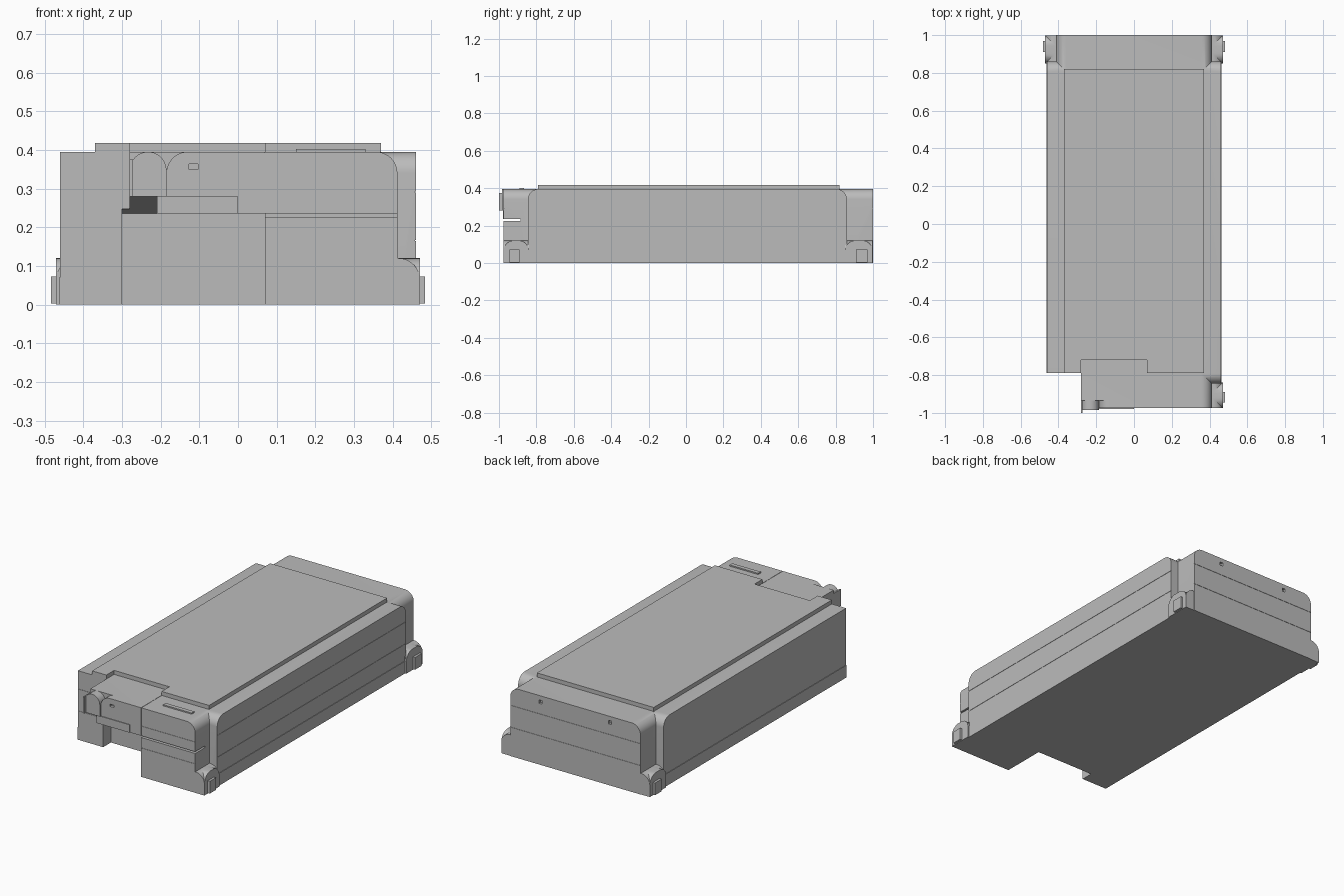
import bpy, bmesh
from math import sin, cos, pi

cube = bpy.data.objects.get("Cube")
if cube:
    bpy.data.objects.remove(cube, do_unlink=True)

grey = bpy.data.materials.new("housing_grey")
grey.use_nodes = True
grey.diffuse_color = (0.5, 0.5, 0.5, 1)
bsdf = grey.node_tree.nodes["Principled BSDF"]
bsdf.inputs["Base Color"].default_value = grey.diffuse_color
bsdf.inputs["Roughness"].default_value = 0.6


def prism(name, axis, pts, a, b):
    """Extrude a 2D outline along one axis, from a to b."""
    place = {"x": lambda u, v, w: (w, u, v),
             "y": lambda u, v, w: (u, w, v),
             "z": lambda u, v, w: (u, v, w)}[axis]
    bm = bmesh.new()
    low = [bm.verts.new(place(u, v, a)) for u, v in pts]
    high = [bm.verts.new(place(u, v, b)) for u, v in pts]
    bm.faces.new(low)
    bm.faces.new(high)
    for i in range(len(pts)):
        j = (i + 1) % len(pts)
        bm.faces.new((low[i], low[j], high[j], high[i]))
    bmesh.ops.recalc_face_normals(bm, faces=bm.faces)
    mesh = bpy.data.meshes.new(name)
    bm.to_mesh(mesh)
    bm.free()
    mesh.materials.append(grey)
    ob = bpy.data.objects.new(name, mesh)
    bpy.context.collection.objects.link(ob)
    return ob


def box(name, x, y, z):
    return prism(name, "z", [(x[0], y[0]), (x[1], y[0]), (x[1], y[1]), (x[0], y[1])], *z)


def arc(cx, cz, r, start, end, n=10):
    steps = [start + (end - start) * i / n for i in range(n + 1)]
    return [(cx + r * cos(t), cz + r * sin(t)) for t in steps]


def rounded(a, b, bottom, top, r1, r2):
    """Upright outline with rounded upper corners; a zero radius stays square."""
    right = arc(b - r2, top - r2, r2, 0, pi / 2) if r2 else [(b, top)]
    left = arc(a + r1, top - r1, r1, pi / 2, pi) if r1 else [(a, top)]
    return [(a, bottom), (b, bottom)] + right + left


def combine(target, tool, operation):
    mod = target.modifiers.new("combine", "BOOLEAN")
    mod.operation, mod.object, mod.solver = operation, tool, "EXACT"
    graph = bpy.context.evaluated_depsgraph_get()
    mesh = bpy.data.meshes.new_from_object(target.evaluated_get(graph))
    target.modifiers.clear()
    target.data = mesh
    bpy.data.objects.remove(tool, do_unlink=True)


def cut(target, *args):
    combine(target, box("cutter", *args), "DIFFERENCE")


TOP, FRONT, BACK = 0.395, -0.975, 1.0

# Housing: long body crossed by narrower end blocks
housing = prism("housing", "x", rounded(-0.845, 0.86, 0, TOP, 0.055, 0.055), -0.46, 0.46)
ends = prism("ends", "y", rounded(-0.412, 0.412, 0, TOP, 0.055, 0.055), FRONT, BACK)
combine(housing, ends, "UNION")

# Front steps: square corner, open bay below the cover, sloped relief, slot
cut(housing, (-0.6, -0.28), (-1.1, -0.79), (-0.1, 0.6))
cut(housing, (-0.3, 0.07), (-1.1, -0.72), (-0.1, 0.235))
relief = [(-1.1, 0.2), (-0.72, 0.2), (-0.72, 0.235), (FRONT, 0.28), (-1.1, 0.28)]
combine(housing, prism("relief", "x", relief, -0.3, -0.21), "DIFFERENCE")
cut(housing, (0.05, 0.45), (-1.1, -0.885), (0.225, 0.235))

# Scooped front corner of the cover
scoop = arc(-0.13, 0.34, 0.055, pi, pi / 2) + [(-0.13, 0.5), (-0.32, 0.5), (-0.32, 0.28), (-0.185, 0.28)]
combine(housing, prism("scoop", "y", scoop, -1.1, -0.935), "DIFFERENCE")

# Fine panel seams
for z in (0.165, 0.29):
    cut(housing, (0.458, 0.5), (-0.9, 0.9), (z, z + 0.002))
    cut(housing, (-0.45, 0.45), (BACK - 0.002, 1.1), (z, z + 0.002))
    cut(housing, (0.07, 0.45), (-1.1, FRONT + 0.002), (z, z + 0.002))
    cut(housing, (-0.5, -0.28), (-0.9, -0.788), (z, z + 0.002))
cut(housing, (0.069, 0.071), (-1.1, FRONT + 0.002), (0.23, 0.5))
cut(housing, (0.069, 0.071), (-1.1, -0.79), (TOP - 0.002, 0.5))

# Small sockets in the cover front and the back
cut(housing, (-0.127, -0.103), (-1.1, FRONT + 0.015), (0.35, 0.363))
for x in (-0.22, 0.22):
    cut(housing, (x - 0.01, x + 0.01), (BACK - 0.015, 1.1), (0.35, 0.37))

# Raised lid, notched around the cover
lid = [(-0.37, -0.79), (-0.28, -0.79), (-0.28, -0.72), (0.07, -0.72),
       (0.07, -0.79), (0.37, -0.79), (0.37, 0.82), (-0.37, 0.82)]
prism("lid", "z", lid, TOP - 0.005, 0.418)
box("top_label_plate", (0.15, 0.33), (-0.89, -0.866), (TOP - 0.003, 0.402))

# Arched latch and its lip beside the cover
prism("latch", "y", rounded(-0.28, -0.185, 0.28, TOP, 0.0474, 0.0474), -0.985, -0.93)
box("latch_lip", (-0.28, -0.272), (-1.0, -0.93), (0.28, 0.375))
box("cover_ledge", (-0.21, 0.0), (-0.979, -0.97), (0.235, 0.28))

# Corner feet: two crossing rounded blocks with a side bracket
for name, side, inner, outer, bracket in (
        ("front_left", 1, -0.84, FRONT, (-0.945, -0.89)),
        ("back_left", 1, 0.85, 0.998, (0.91, 0.97)),
        ("back_right", -1, 0.85, 0.998, (0.91, 0.97))):
    x0, x1 = sorted((side * 0.40, side * 0.47))
    y0, y1 = sorted((inner, outer))
    across = rounded(x0, x1, 0, 0.12, 0.055 * (side < 0), 0.055 * (side > 0))
    along = rounded(y0, y1, 0, 0.12, 0.055, 0.055)
    foot = prism(name + "_foot", "y", across, y0, y1)
    combine(foot, prism("arch", "x", along, x0, x1), "UNION")
    box(name + "_bracket", sorted((side * 0.44, side * 0.483)), bracket, (0.003, 0.073))

# Low side skirts between the feet
box("left_skirt", (0.45, 0.463), (-0.85, 0.86), (0.0, 0.07))
box("right_skirt", (-0.463, -0.45), (-0.79, 0.86), (0.0, 0.07))

# Smooth the rounds, keep the edges sharp
bpy.ops.object.select_all(action="DESELECT")
for ob in bpy.context.collection.objects:
    if ob.type == "MESH" and grey.name in ob.data.materials:
        ob.select_set(True)
bpy.context.view_layer.objects.active = housing
bpy.ops.object.shade_smooth_by_angle(angle=pi / 6)
